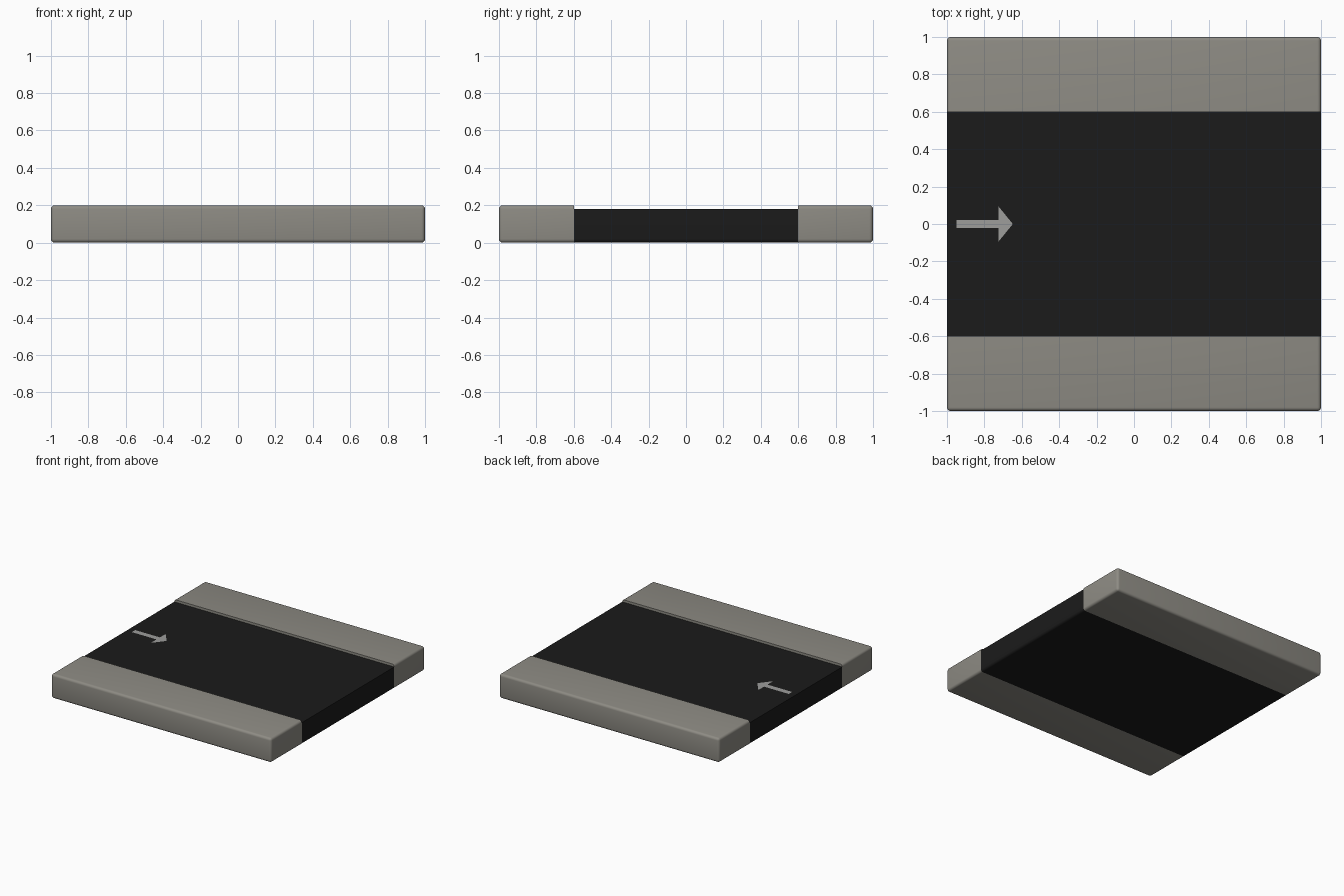
import bpy, bmesh

if "Cube" in bpy.data.objects:
    bpy.data.objects.remove(bpy.data.objects["Cube"])

RADIUS = 0.02      # rounding of the outer slab
HALF_BELT = 0.6    # belt half width
BELT_TOP = 0.18


def material(name, color):
    mat = bpy.data.materials.new(name)
    mat.diffuse_color = (*color, 1)
    mat.use_nodes = True
    mat.node_tree.nodes["Principled BSDF"].inputs["Base Color"].default_value = mat.diffuse_color
    return mat


def finish(bm, name, mat):
    bmesh.ops.recalc_face_normals(bm, faces=bm.faces)
    mesh = bpy.data.meshes.new(name)
    bm.to_mesh(mesh)
    bm.free()
    obj = bpy.data.objects.new(name, mesh)
    bpy.context.collection.objects.link(obj)
    mesh.materials.append(mat)
    bpy.ops.object.select_all(action='DESELECT')
    obj.select_set(True)
    bpy.context.view_layer.objects.active = obj
    bpy.ops.object.shade_smooth_by_angle(angle=0.6)
    return obj


def slab_slice(name, mat, cuts):
    """Rounded slab trimmed by planes; the side the normal points to is removed."""
    bm = bmesh.new()
    bmesh.ops.create_cube(bm, size=1)
    for v in bm.verts:
        v.co = (v.co.x * 2, v.co.y * 2, v.co.z * 0.2 + 0.1)
    bmesh.ops.bevel(bm, geom=bm.edges[:], offset=RADIUS, segments=4,
                    profile=0.5, affect='EDGES')
    for point, normal in cuts:
        bmesh.ops.bisect_plane(bm, geom=bm.verts[:] + bm.edges[:] + bm.faces[:],
                               plane_co=point, plane_no=normal, clear_outer=True)
        rim = [e for e in bm.edges if e.is_boundary]
        bmesh.ops.holes_fill(bm, edges=rim, sides=0)
    return finish(bm, name, mat)


frame_mat = material("warm_grey", (0.27, 0.26, 0.23))
belt_mat = material("black_rubber", (0.011, 0.011, 0.011))
arrow_mat = material("light_grey", (0.34, 0.34, 0.33))

# Side rails
for side, name in ((-1, "front_rail"), (1, "back_rail")):
    slab_slice(name, frame_mat, [((0, side * HALF_BELT, 0), (0, -side, 0))])

# Recessed belt between the rails
slab_slice("belt", belt_mat, [((0, HALF_BELT, 0), (0, 1, 0)),
                              ((0, -HALF_BELT, 0), (0, -1, 0)),
                              ((0, 0, BELT_TOP), (0, 0, 1))])

# Direction arrow lying on the belt
outline = [(-0.95, -0.022), (-0.725, -0.022), (-0.725, -0.095), (-0.648, 0),
           (-0.725, 0.095), (-0.725, 0.022), (-0.95, 0.022)]
bm = bmesh.new()
face = bm.faces.new([bm.verts.new((x, y, BELT_TOP + 0.002)) for x, y in outline])
face.normal_update()
arrow = finish(bm, "direction_arrow", arrow_mat)
if arrow.data.polygons[0].normal.z < 0:
    arrow.data.flip_normals()
